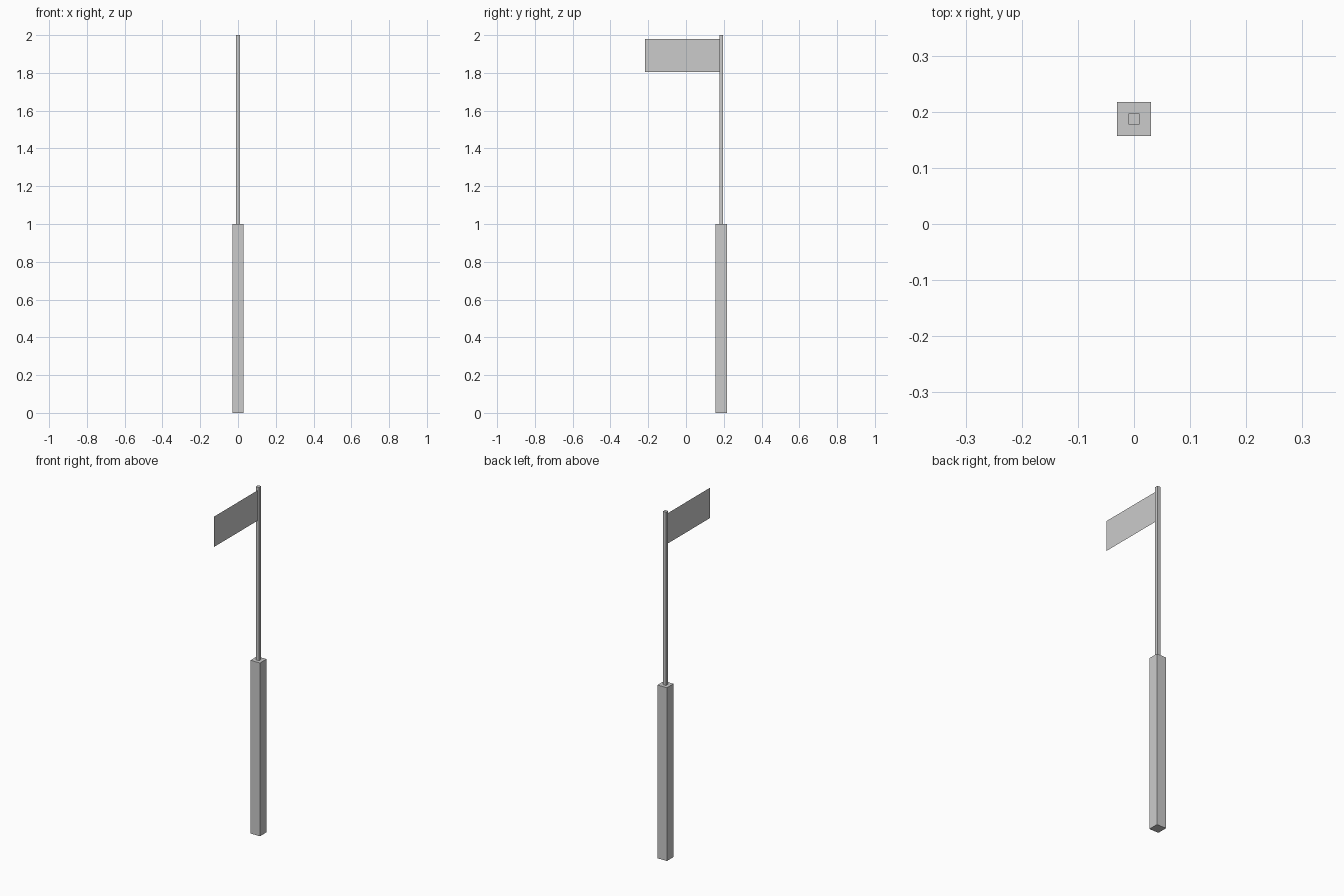
import bpy

if "Cube" in bpy.data.objects:
    bpy.data.objects.remove(bpy.data.objects["Cube"])

POLE_Y = 0.187


def box(name, width, z0, z1):
    bpy.ops.mesh.primitive_cube_add(size=1, location=(0, POLE_Y, (z0 + z1) / 2))
    ob = bpy.context.object
    ob.name = name
    ob.scale = (width, width, z1 - z0)
    return ob


# Thick lower post and slender upper pole
box("lower_post", 0.06, 0, 1)
box("upper_pole", 0.02, 1, 2)

# Paper-thin flag reaching forward from the pole
y0, y1, z0, z1 = -0.217, POLE_Y, 1.805, 1.98
mesh = bpy.data.meshes.new("flag")
mesh.from_pydata([(0, y0, z0), (0, y1, z0), (0, y1, z1), (0, y0, z1)], [], [(0, 1, 2, 3)])
bpy.context.collection.objects.link(bpy.data.objects.new("flag", mesh))
